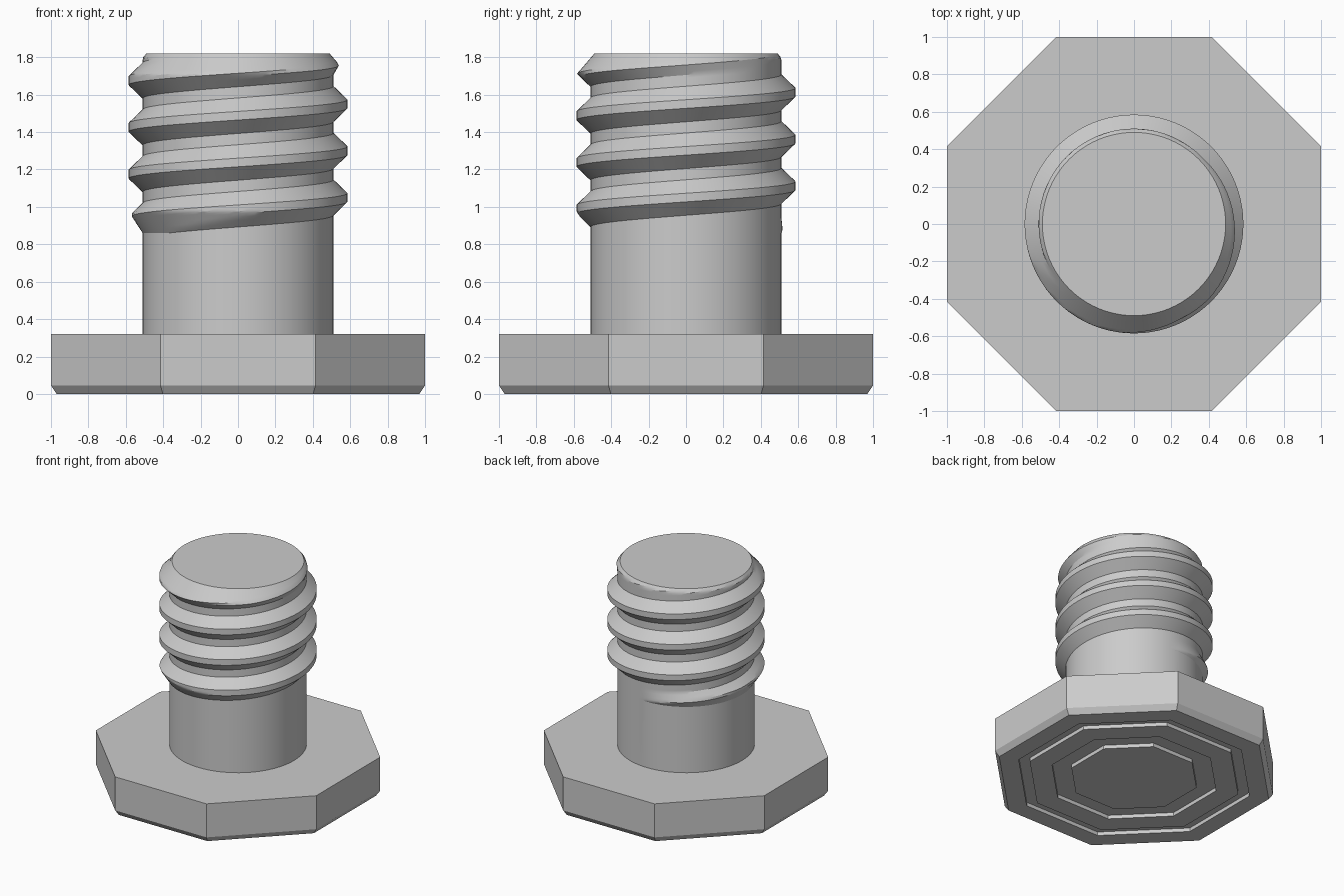
import bpy, bmesh, math

cube = bpy.data.objects.get("Cube")
if cube:
    bpy.data.objects.remove(cube, do_unlink=True)

steel = bpy.data.materials.new("grey_steel")
steel.use_nodes = True
GREY = (0.6, 0.6, 0.6, 1)
steel.diffuse_color = GREY
steel.node_tree.nodes["Principled BSDF"].inputs["Base Color"].default_value = GREY


def finish(bm, name):
    bmesh.ops.recalc_face_normals(bm, faces=bm.faces)
    mesh = bpy.data.meshes.new(name)
    bm.to_mesh(mesh)
    bm.free()
    mesh.materials.append(steel)
    obj = bpy.data.objects.new(name, mesh)
    bpy.context.collection.objects.link(obj)
    return obj


# Octagonal head: bottom chamfer and two grooves cut into the underside
def octagon(bm, apothem, z):
    r = apothem / math.cos(math.pi / 8)
    angles = [math.pi / 8 + k * math.pi / 4 for k in range(8)]
    return [bm.verts.new((r * math.cos(a), r * math.sin(a), z)) for a in angles]


HEAD_TOP, GROOVE = 0.32, 0.03
profile = [(0.45, 0), (0.45, GROOVE), (0.59, GROOVE), (0.59, 0),
           (0.75, 0), (0.75, GROOVE), (0.83, GROOVE), (0.83, 0),
           (0.97, 0), (1, 0.045), (1, HEAD_TOP)]
bm = bmesh.new()
rings = [octagon(bm, a, z) for a, z in profile]
for low, high in zip(rings, rings[1:]):
    for k in range(8):
        n = (k + 1) % 8
        bm.faces.new((low[k], low[n], high[n], high[k]))
bm.faces.new(rings[0])
bm.faces.new(rings[-1])
finish(bm, "octagonal_head")

# Threaded shank: rows follow the helix, so thread edges stay crisp
ROOT, CREST, PITCH = 0.51, 0.585, 0.25
Z0, Z1 = 0.86, 1.82
SEGS, TURNS, SUB = 80, 7, 4
HALF_CREST, HALF_BASE = 0.023, 0.095
breaks = [-HALF_BASE, -HALF_CREST, HALF_CREST, HALF_BASE, PITCH - HALF_BASE]
offsets = [a + (b - a) * s / SUB for a, b in zip(breaks, breaks[1:]) for s in range(SUB)]


def clamp(v, low=0.0, high=1.0):
    return max(low, min(high, v))


def radius(z, centre):
    """Thread section, run out into the shank at both ends."""
    height = clamp((HALF_BASE - abs(z - centre)) / (HALF_BASE - HALF_CREST))
    fade = clamp((centre - 0.86) / 0.06) * clamp((1.83 - centre) / 0.06)
    thread = ROOT + (CREST - ROOT) * height * fade
    cone = min(ROOT + 0.65 * (z - Z0), 0.49 + 0.86 * (Z1 - z))
    core = min(ROOT, 0.49 + 0.33 * (Z1 - z))
    return max(core, min(thread, cone))


bm = bmesh.new()
columns = []
for i in range(SEGS):
    angle = 2 * math.pi * i / SEGS
    column = []
    for turn in range(TURNS):
        centre = 0.55 + PITCH * (turn + i / SEGS)
        for off in offsets:
            z = clamp(centre + off, Z0, Z1)
            r = radius(z, centre)
            if z in (Z0, Z1):
                r = ROOT if z == Z0 else 0.49
            column.append(bm.verts.new((r * math.cos(angle), r * math.sin(angle), z)))
    columns.append(column)

for i, left in enumerate(columns):
    right = columns[i + 1] if i + 1 < SEGS else columns[0][len(offsets):]
    for j in range(min(len(left), len(right)) - 1):
        bm.faces.new((left[j], right[j], right[j + 1], left[j + 1]))
bmesh.ops.remove_doubles(bm, verts=bm.verts, dist=0.0005)
bmesh.ops.delete(bm, geom=[v for v in bm.verts if not v.link_faces], context='VERTS')

# Plain shank below the thread, then flat end caps
lower = [e for e in bm.edges if e.is_boundary and all(v.co.z < Z0 + 0.01 for v in e.verts)]
new = bmesh.ops.extrude_edge_only(bm, edges=lower)["geom"]
for v in new:
    if isinstance(v, bmesh.types.BMVert):
        v.co.z = HEAD_TOP - 0.01
bmesh.ops.holes_fill(bm, edges=[e for e in bm.edges if e.is_boundary], sides=0)
shank = finish(bm, "threaded_shank")

bpy.ops.object.select_all(action='DESELECT')
shank.select_set(True)
bpy.context.view_layer.objects.active = shank
bpy.ops.object.shade_smooth_by_angle(angle=math.radians(25))
